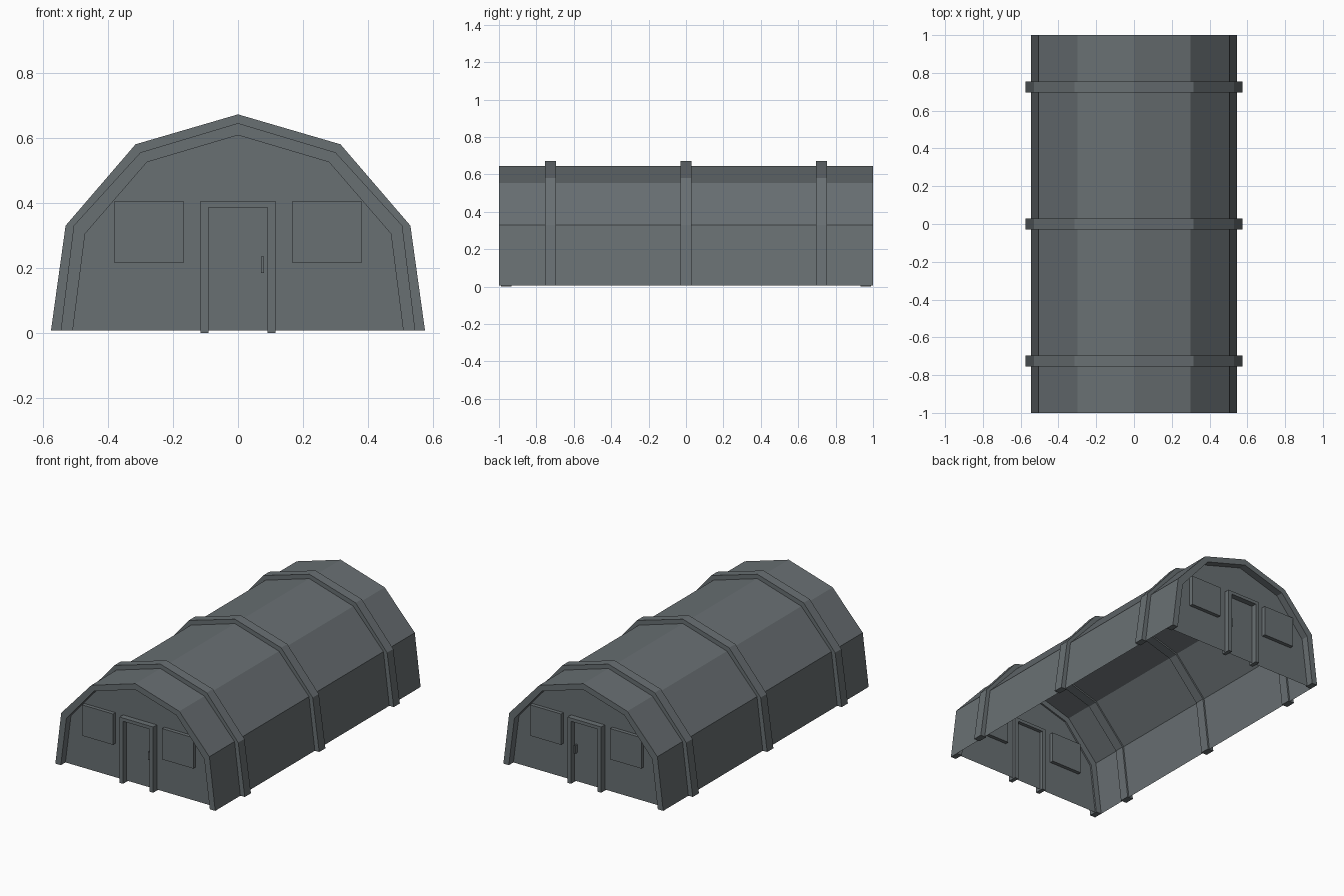
import bpy, bmesh

if "Cube" in bpy.data.objects:
    bpy.data.objects.remove(bpy.data.objects["Cube"])

mat = bpy.data.materials.new("grey_canvas")
mat.diffuse_color = (0.14, 0.16, 0.17, 1)
mat.use_nodes = True
mat.node_tree.nodes["Principled BSDF"].inputs["Base Color"].default_value = mat.diffuse_color

Z0 = 0.007
# half profiles (x, z) from the ground up to the ridge
SHELL = [(0.545, Z0), (0.505, 0.33), (0.30, 0.555), (0, 0.645)]
RIB_OUT = [(0.575, Z0), (0.53, 0.33), (0.315, 0.58), (0, 0.672)]
RIB_IN = [(0.535, Z0), (0.496, 0.325), (0.294, 0.547), (0, 0.635)]
RIM_IN = [(0.508, Z0), (0.47, 0.305), (0.28, 0.525), (0, 0.608)]


def full(half):
    """Mirror a half profile into a full arch."""
    return half + [(-x, z) for x, z in reversed(half[:-1])]


def finish(name, bm):
    bmesh.ops.recalc_face_normals(bm, faces=bm.faces)
    me = bpy.data.meshes.new(name)
    bm.to_mesh(me)
    bm.free()
    me.materials.append(mat)
    ob = bpy.data.objects.new(name, me)
    bpy.context.collection.objects.link(ob)
    return ob


def extrude_outline(name, pts, y0, y1):
    """Solid made by sweeping a closed outline along y."""
    bm = bmesh.new()
    a = [bm.verts.new((x, y0, z)) for x, z in pts]
    b = [bm.verts.new((x, y1, z)) for x, z in pts]
    n = len(pts)
    bm.faces.new(a)
    bm.faces.new(b[::-1])
    for i in range(n):
        j = (i + 1) % n
        bm.faces.new((a[i], a[j], b[j], b[i]))
    return finish(name, bm)


def arch(name, outer, inner, y0, y1):
    extrude_outline(name, full(outer) + full(inner)[::-1], y0, y1)


def box(name, x0, x1, y0, y1, z0, z1):
    extrude_outline(name, [(x0, z0), (x1, z0), (x1, z1), (x0, z1)], y0, y1)


# thin canvas shell, open underneath
bm = bmesh.new()
rows = [[bm.verts.new((x, y, z)) for x, z in full(SHELL)] for y in (-1, 1)]
for i in range(len(rows[0]) - 1):
    bm.faces.new((rows[0][i], rows[0][i + 1], rows[1][i + 1], rows[1][i]))
finish("canvas_shell", bm)

# three outer ribs
for i, y in enumerate((-0.725, 0, 0.725)):
    arch(f"rib_{i}", RIB_OUT, RIB_IN, y - 0.03, y + 0.03)

# both ends are alike
for end, s in (("front", -1), ("back", 1)):
    arch(end + "_rim", SHELL, RIM_IN, s * 1.0, s * 0.945)

    # recessed end wall
    bm = bmesh.new()
    bm.faces.new([bm.verts.new((x, s * 0.955, z)) for x, z in full(RIM_IN)])
    finish(end + "_wall", bm)

    # door frame standing on the ground
    frame = [(0.115, 0), (0.115, 0.405), (-0.115, 0.405), (-0.115, 0),
             (-0.09, 0), (-0.09, 0.385), (0.09, 0.385), (0.09, 0)]
    extrude_outline(end + "_door_frame", frame, s * 0.99, s * 0.933)
    box(end + "_door_handle", 0.07, 0.08, s * 0.975, s * 0.955, 0.185, 0.235)

    # window covers
    box(end + "_window_left", -0.38, -0.168, s * 0.978, s * 0.933, 0.215, 0.405)
    box(end + "_window_right", 0.168, 0.38, s * 0.978, s * 0.933, 0.215, 0.405)
